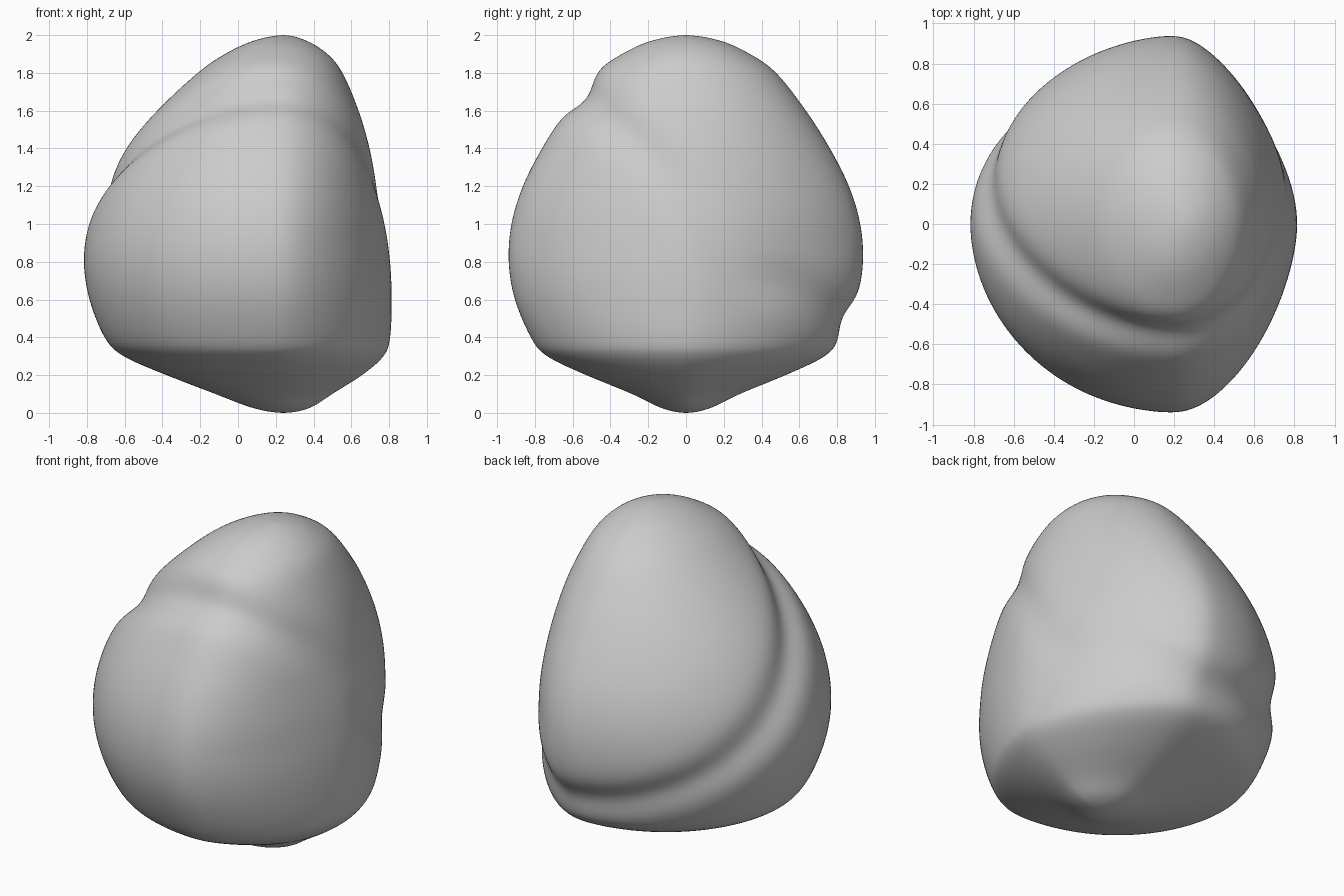
import bpy, bmesh, math
from mathutils import Vector

if "Cube" in bpy.data.objects:
    bpy.data.objects.remove(bpy.data.objects["Cube"])

# Profile rows from base to tip: height, left x, right x, half depth
PROFILE = [
    (0.00, 0.24, 0.24, 0.00), (0.025, 0.08, 0.38, 0.13), (0.10, -0.12, 0.50, 0.285),
    (0.20, -0.38, 0.66, 0.53), (0.30, -0.61, 0.775, 0.74), (0.40, -0.71, 0.81, 0.825),
    (0.60, -0.79, 0.818, 0.91), (0.80, -0.82, 0.81, 0.943), (1.00, -0.795, 0.785, 0.928),
    (1.20, -0.72, 0.745, 0.867), (1.40, -0.60, 0.70, 0.765), (1.60, -0.43, 0.64, 0.637),
    (1.80, -0.215, 0.555, 0.48), (1.90, -0.07, 0.475, 0.34), (1.97, 0.08, 0.365, 0.185),
    (2.00, 0.24, 0.24, 0.00),
]
STEPS, SIDES = 10, 160


def spline(rows, steps):
    """Catmull-Rom through the rows, mirrored over the poles."""
    def flip(row):
        return (row[0], row[2], row[1], -row[3])
    pts = [flip(rows[1])] + rows + [flip(rows[-2])]
    out = []
    for i in range(1, len(pts) - 2):
        for s in range(steps):
            t = s / steps
            out.append([0.5 * (2 * b + (c - a) * t + (2 * a - 5 * b + 4 * c - d) * t * t
                        + (3 * b - a - 3 * c + d) * t ** 3)
                        for a, b, c, d in zip(*pts[i - 1:i + 3])])
    return out[1:]


def groove(p):
    """Inward depth of the slanting crease that separates cap from body."""
    line = 1.62 - 0.84 * (p.y + 0.48)
    if p.x > 0:                      # crease sags on the back right
        line -= 0.24 * min(1, p.x / 0.55) * math.exp(-((p.y - 0.28) / 0.25) ** 2)
    d = (p.z - line) / 1.32
    depth = 0.055 - 0.012 * p.y
    if p.x > 0.2:
        depth -= 0.03 * min(1, (p.x - 0.2) / 0.5)
    return depth * math.exp(-(d / 0.09) ** 2)


def ring_point(row, ang):
    z, xl, xr, w = row
    c, s = math.cos(ang), math.sin(ang)
    mid = 0.5 * (xl + xr) + (0.2 - 0.5 * (xl + xr)) * min(1, w / 0.5)
    rx = (xr - mid) if c > 0 else (mid - xl)
    k = 0.5 + 0.5 * math.tanh(4 * c)
    up = min(1, max(0, (z - 0.9) / 0.7))            # cap is rounder than body
    left = 1.92 - 0.06 * s + 0.06 * up
    right = (1.65 - 0.07 * s) * (1 - up) + 1.95 * up
    e = left * (1 - k) + right * k
    r = (abs(c) ** e + abs(s) ** e) ** (-1 / e)
    return Vector((mid + rx * r * c, w * r * s, z))


# Boulder body and cap as one lofted skin
bm = bmesh.new()
rings = [[bm.verts.new(ring_point(row, 2 * math.pi * i / SIDES)) for i in range(SIDES)]
         for row in spline(PROFILE, STEPS)]
bottom, top = bm.verts.new((0.24, 0, 0)), bm.verts.new((0.24, 0, 2))
for a, b in zip(rings, rings[1:]):
    for i in range(SIDES):
        j = (i + 1) % SIDES
        bm.faces.new((a[i], a[j], b[j], b[i]))
for i in range(SIDES):
    j = (i + 1) % SIDES
    bm.faces.new((bottom, rings[0][j], rings[0][i]))
    bm.faces.new((top, rings[-1][i], rings[-1][j]))

# Press in the crease along the surface normal
bm.normal_update()
moves = [(v, v.normal * groove(v.co)) for v in bm.verts]
for v, m in moves:
    v.co -= m

# Soften ridges
for _ in range(14):
    bmesh.ops.smooth_vert(bm, verts=[v for r in rings for v in r], factor=0.5,
                          use_axis_x=True, use_axis_y=True, use_axis_z=True)
for f in bm.faces:
    f.smooth = True
mesh = bpy.data.meshes.new("boulder")
bm.to_mesh(mesh)
bm.free()
boulder = bpy.data.objects.new("boulder", mesh)
bpy.context.collection.objects.link(boulder)
